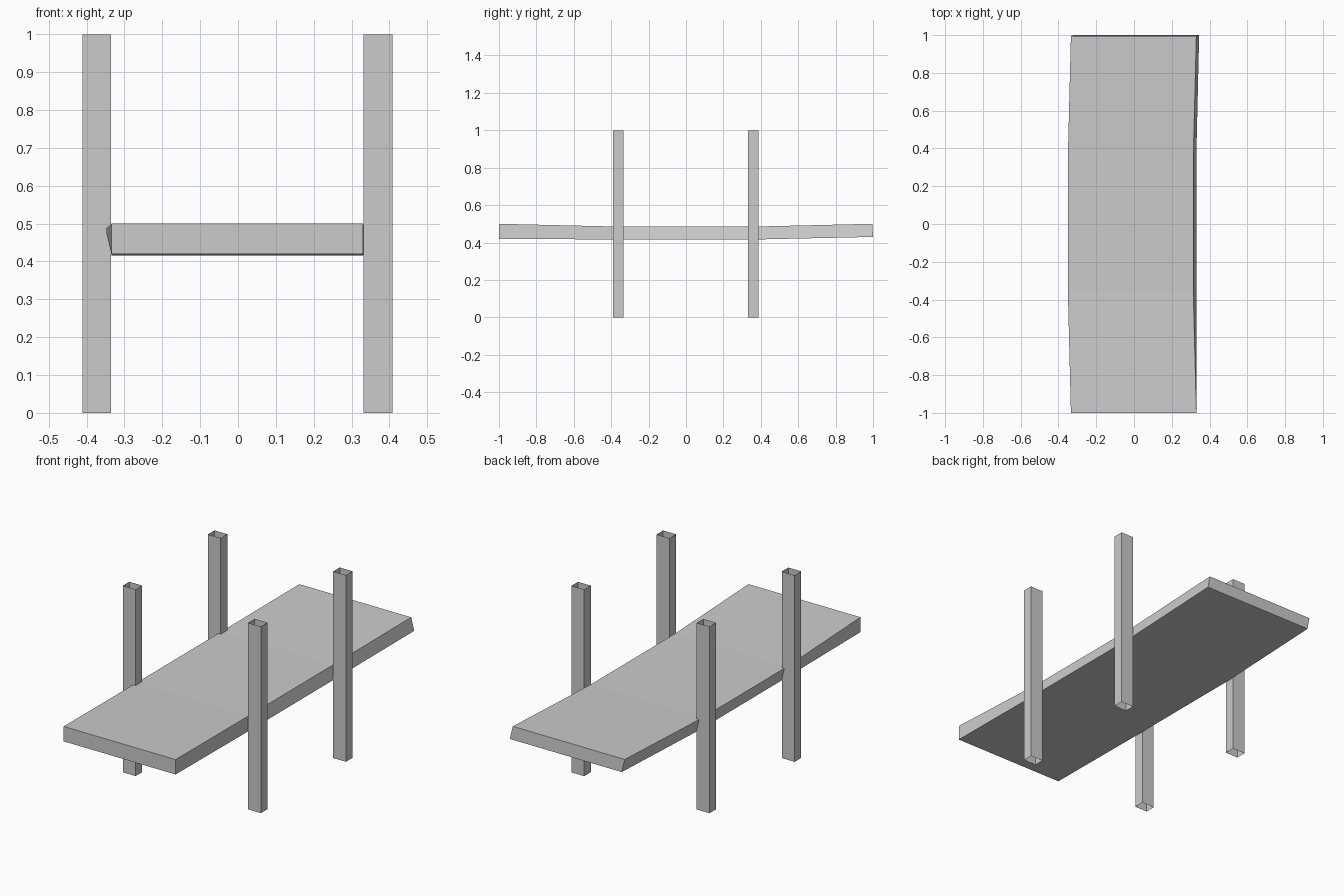
import bpy, bmesh

if "Cube" in bpy.data.objects:
    bpy.data.objects.remove(bpy.data.objects["Cube"])


def finish(bm, name):
    bmesh.ops.recalc_face_normals(bm, faces=bm.faces)
    mesh = bpy.data.meshes.new(name)
    bm.to_mesh(mesh)
    bm.free()
    obj = bpy.data.objects.new(name, mesh)
    bpy.context.collection.objects.link(obj)
    return obj


def leg(name, x, y):
    # Square tube, open at both ends
    bm = bmesh.new()
    bmesh.ops.create_cube(bm, size=1)
    caps = [f for f in bm.faces if abs(f.normal.z) > 0.5]
    bmesh.ops.delete(bm, geom=caps, context='FACES_ONLY')
    for v in bm.verts:
        v.co = (x + v.co.x * 0.076, y + v.co.y * 0.056, v.co.z + 0.5)
    obj = finish(bm, name)
    return obj


# Four posts
for side, x in (("left", -0.373), ("right", 0.37)):
    for end, y in (("front", -0.361), ("back", 0.36)):
        leg(f"{end}_{side}_leg", x, y)

# Sagging plank: top y, bottom y, top left x, bottom left x, top z, bottom z
stations = [
    (-1.0, -1.0, -0.334, -0.334, 0.50, 0.42),
    (-0.36, -0.36, -0.35, -0.334, 0.485, 0.416),
    (0.36, 0.36, -0.35, -0.334, 0.485, 0.416),
    (0.996, 1.0, -0.334, -0.319, 0.50, 0.43),
]
width = 0.664
bm = bmesh.new()
rings = []
for ty, by, tx, bx, tz, bz in stations:
    rings.append([bm.verts.new(c) for c in (
        (tx, ty, tz), (tx + width, ty, tz), (bx + width, by, bz), (bx, by, bz))])
for a, b in zip(rings, rings[1:]):
    for i in range(4):
        j = (i + 1) % 4
        bm.faces.new((a[i], a[j], b[j], b[i]))
bm.faces.new(rings[0])
bm.faces.new(rings[-1])
finish(bm, "plank")
